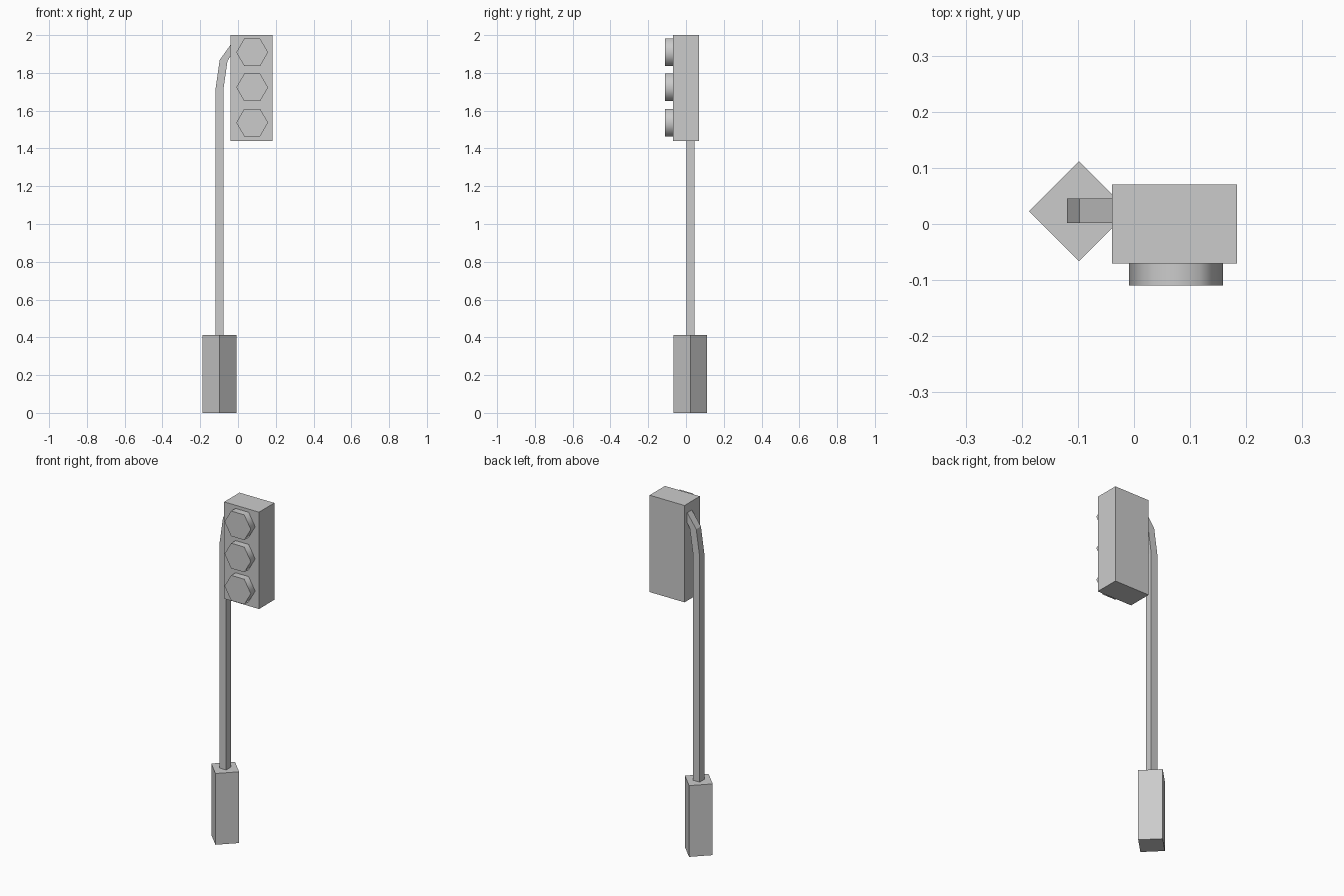
import bpy
import bmesh
import math
from mathutils import Matrix, Vector

cube = bpy.data.objects.get("Cube")
if cube:
    bpy.data.objects.remove(cube, do_unlink=True)

# Single grey material
GREY = (0.6, 0.6, 0.6, 1.0)
grey = bpy.data.materials.new("plain_grey")
grey.use_nodes = True
grey.diffuse_color = GREY
grey.node_tree.nodes["Principled BSDF"].inputs["Base Color"].default_value = GREY


def add_object(name, bm):
    bmesh.ops.recalc_face_normals(bm, faces=bm.faces)
    mesh = bpy.data.meshes.new(name)
    bm.to_mesh(mesh)
    bm.free()
    mesh.materials.append(grey)
    obj = bpy.data.objects.new(name, mesh)
    bpy.context.collection.objects.link(obj)
    return obj


def box(name, centre, size, turn=0):
    bm = bmesh.new()
    matrix = (Matrix.Translation(centre) @ Matrix.Rotation(turn, 4, "Z")
              @ Matrix.Diagonal((*size, 1)))
    bmesh.ops.create_cube(bm, size=1, matrix=matrix)
    return add_object(name, bm)


def extruded(name, outline, y_front, y_back):
    """Extrude an (x, z) outline along y."""
    bm = bmesh.new()
    face = bm.faces.new([bm.verts.new((x, y_front, z)) for x, z in outline])
    side = bmesh.ops.extrude_face_region(bm, geom=[face])["geom"]
    verts = [v for v in side if isinstance(v, bmesh.types.BMVert)]
    bmesh.ops.translate(bm, verts=verts, vec=Vector((0, y_back - y_front, 0)))
    return add_object(name, bm)


POLE_X, POLE_Y = -0.098, 0.023

# Square base, turned corner to the front
box("base", (POLE_X, POLE_Y, 0.206), (0.126, 0.126, 0.412), math.radians(45))

# Square pole that bends twice into the lamp housing
left = [(-0.119, 0.4), (-0.119, 1.715), (-0.097, 1.868), (-0.035, 1.955)]
right = [(-0.035, 1.896), (-0.056, 1.862), (-0.077, 1.715), (-0.077, 0.4)]
extruded("bent_pole", left + right, 0.002, 0.045)

# Lamp housing
box("lamp_housing", (0.072, 0, 1.72), (0.223, 0.14, 0.56))

# Three hexagonal lamps with soft-shaded rims
for name, z in (("top_lamp", 1.909), ("middle_lamp", 1.723), ("bottom_lamp", 1.537)):
    hexagon = [(0.075 + 0.084 * math.cos(i * math.pi / 3),
                z + 0.084 * math.sin(i * math.pi / 3)) for i in range(6)]
    lamp = extruded(name, hexagon, -0.11, -0.065)
    bpy.ops.object.select_all(action="DESELECT")
    lamp.select_set(True)
    bpy.context.view_layer.objects.active = lamp
    bpy.ops.object.shade_smooth_by_angle(angle=math.radians(65))
